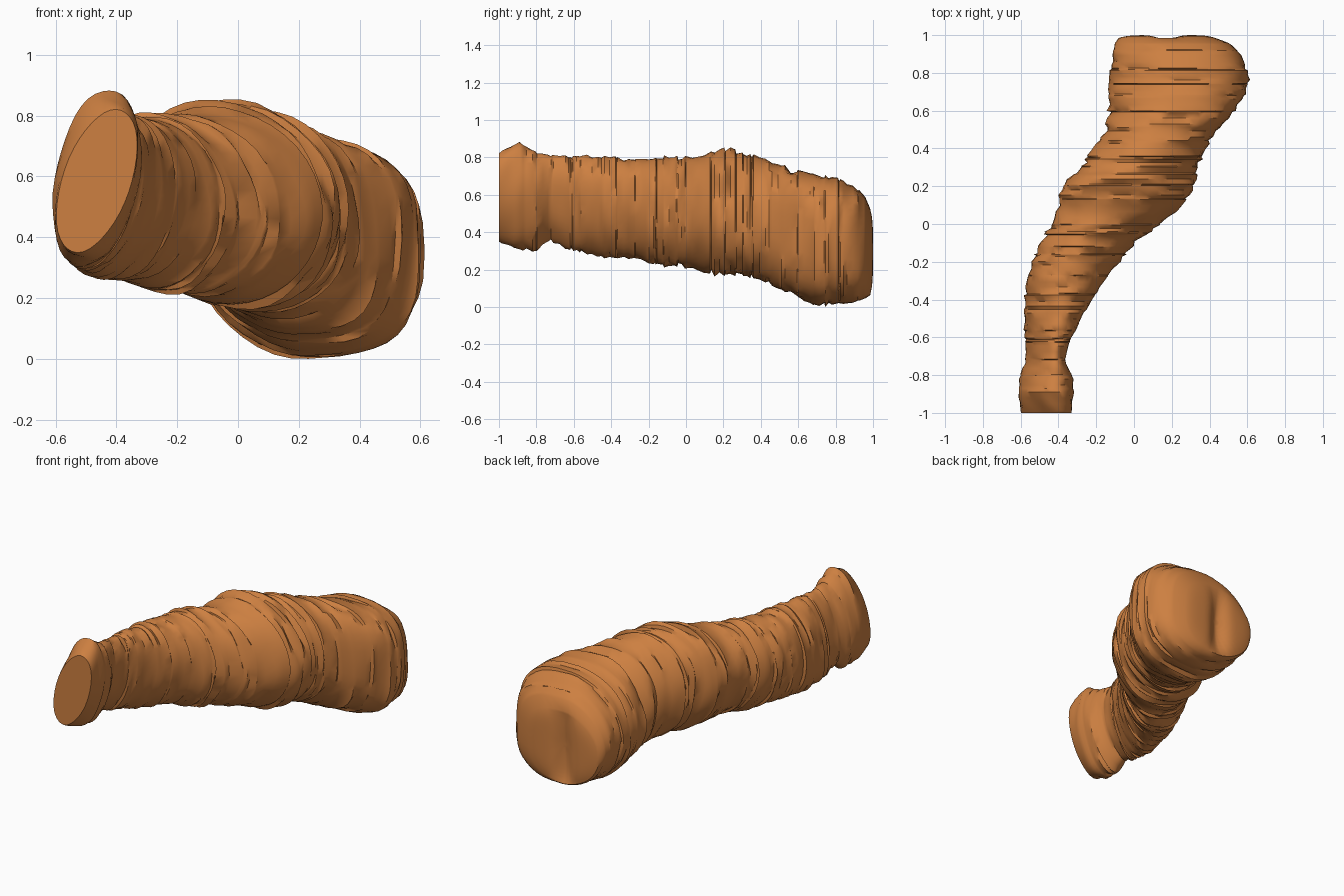
import bpy, bmesh, math, random
from mathutils import Vector

cube = bpy.data.objects.get("Cube")
if cube:
    bpy.data.objects.remove(cube, do_unlink=True)

random.seed(11)
SIDES = 40

# Stations along the body: y, x min, x max, z min, z max, sideways lean of the top
STATIONS = [
    (-1.00, -0.60, -0.33, 0.35, 0.83, 0.065), (-0.90, -0.61, -0.32, 0.31, 0.89, 0.04),
    (-0.79, -0.60, -0.33, 0.31, 0.82, 0.05), (-0.73, -0.575, -0.365, 0.37, 0.81, 0.05),
    (-0.64, -0.575, -0.35, 0.32, 0.81, 0.05), (-0.50, -0.58, -0.28, 0.28, 0.81, 0.04),
    (-0.30, -0.57, -0.16, 0.26, 0.80, 0.01), (-0.10, -0.50, 0.00, 0.23, 0.80, -0.03),
    (0.00, -0.43, 0.14, 0.22, 0.80, -0.04), (0.10, -0.40, 0.26, 0.19, 0.82, -0.04),
    (0.20, -0.37, 0.31, 0.18, 0.85, -0.04), (0.30, -0.29, 0.34, 0.18, 0.83, -0.03),
    (0.40, -0.22, 0.38, 0.15, 0.80, -0.02), (0.50, -0.15, 0.45, 0.10, 0.76, -0.02),
    (0.60, -0.135, 0.53, 0.06, 0.73, 0.0), (0.70, -0.14, 0.60, 0.01, 0.71, 0.0),
    (0.80, -0.13, 0.60, 0.02, 0.69, 0.0), (0.90, -0.11, 0.57, 0.035, 0.65, 0.0),
    (0.96, -0.10, 0.50, 0.05, 0.59, 0.0), (0.985, -0.08, 0.43, 0.07, 0.53, 0.0),
]


def section(y):
    """Blend the neighbouring stations at y."""
    for a, b in zip(STATIONS, STATIONS[1:]):
        if y <= b[0]:
            t = (y - a[0]) / (b[0] - a[0])
            return [p + (q - p) * t for p, q in zip(a[1:], b[1:])]
    return STATIONS[-1][1:]


def power(v, e):
    return math.copysign(abs(v) ** e, v)


def ring_points(y, rough):
    """Leaning oval, squarer on the rear left side, with random wrinkles."""
    x0, x1, z0, z1, lean = section(y)
    cx, cz, rx, rz = (x0 + x1) / 2, (z0 + z1) / 2, (x1 - x0) / 2, (z1 - z0) / 2
    rx = math.sqrt(rx * rx - lean * lean)
    rear = min(1, max(0, (y - 0.3) / 0.3))
    size = 1 + random.uniform(-0.022, 0.022) * rough
    waves = [(k, random.uniform(0, math.tau), random.uniform(0, 0.022) * rough)
             for k in (1, 2, 3, 4, 6)]
    pts = []
    for i in range(SIDES):
        a = math.tau * i / SIDES
        e = 1 - (0.3 if math.cos(a) > 0 else -0.04) * rear
        r = size + sum(m * math.sin(k * a + p) for k, p, m in waves)
        c, s = power(math.cos(a), e) * r, power(math.sin(a), e) * r
        pts.append(Vector((cx + rx * c + lean * s, y, cz + rz * s)))
    return pts


# Uneven ring spacing gives the stacked, wrinkled folds
ys = [-1.0, -0.985]
while ys[-1] < 0.93:
    ys.append(ys[-1] + random.choice((0.006, 0.018, 0.026, 0.032)))
ys += [0.96, 0.985]
bm = bmesh.new()
rings = []
for y in ys:
    rough = 0.25 if y < -0.98 or y > 0.93 else (0.7 if y > 0.6 else 1.1)
    pts = ring_points(y, rough)
    if y == -1.0:
        mid = sum(pts, Vector()) / SIDES
        pts = [mid + (p - mid) * 0.98 for p in pts]
    rings.append([bm.verts.new(p) for p in pts])

# Rounded rear end with a groove between two bulges, deeper low down
rim = [v.co.copy() for v in rings[-1]]
mid = sum(rim, Vector()) / SIDES
for f in (0.94, 0.84, 0.74, 0.64, 0.54, 0.44, 0.34, 0.24, 0.14, 0.06):
    ring = []
    for p in rim:
        q = mid + (p - mid) * f
        low = 1 / (1 + math.exp((q.z - 0.36) / 0.05))
        groove = 0.045 * math.exp(-((q.x - 0.17) / 0.055) ** 2) * (0.55 + 0.45 * low)
        q.y = 1.0 - 0.015 * f ** 6 - groove * (1 - f ** 6)
        ring.append(bm.verts.new(q))
    rings.append(ring)

# Skin the rings and close both ends
for a, b in zip(rings, rings[1:]):
    for i in range(SIDES):
        j = (i + 1) % SIDES
        bm.faces.new((a[i], a[j], b[j], b[i]))
bm.faces.new(rings[0])
bm.faces.new(rings[-1])
bmesh.ops.recalc_face_normals(bm, faces=bm.faces)

# Rest the lowest wrinkle on the ground
floor = min(v.co.z for v in bm.verts)
for v in bm.verts:
    v.co.z -= floor

mesh = bpy.data.meshes.new("wrinkled_body")
bm.to_mesh(mesh)
bm.free()
body = bpy.data.objects.new("wrinkled_body", mesh)
bpy.context.collection.objects.link(body)

# Single warm clay colour
clay = bpy.data.materials.new("orange_brown")
clay.use_nodes = True
colour = (0.61, 0.215, 0.053, 1)
clay.diffuse_color = colour
clay.node_tree.nodes["Principled BSDF"].inputs["Base Color"].default_value = colour
mesh.materials.append(clay)

bpy.ops.object.select_all(action='DESELECT')
body.select_set(True)
bpy.context.view_layer.objects.active = body
bpy.ops.object.shade_smooth_by_angle(angle=math.radians(40))
